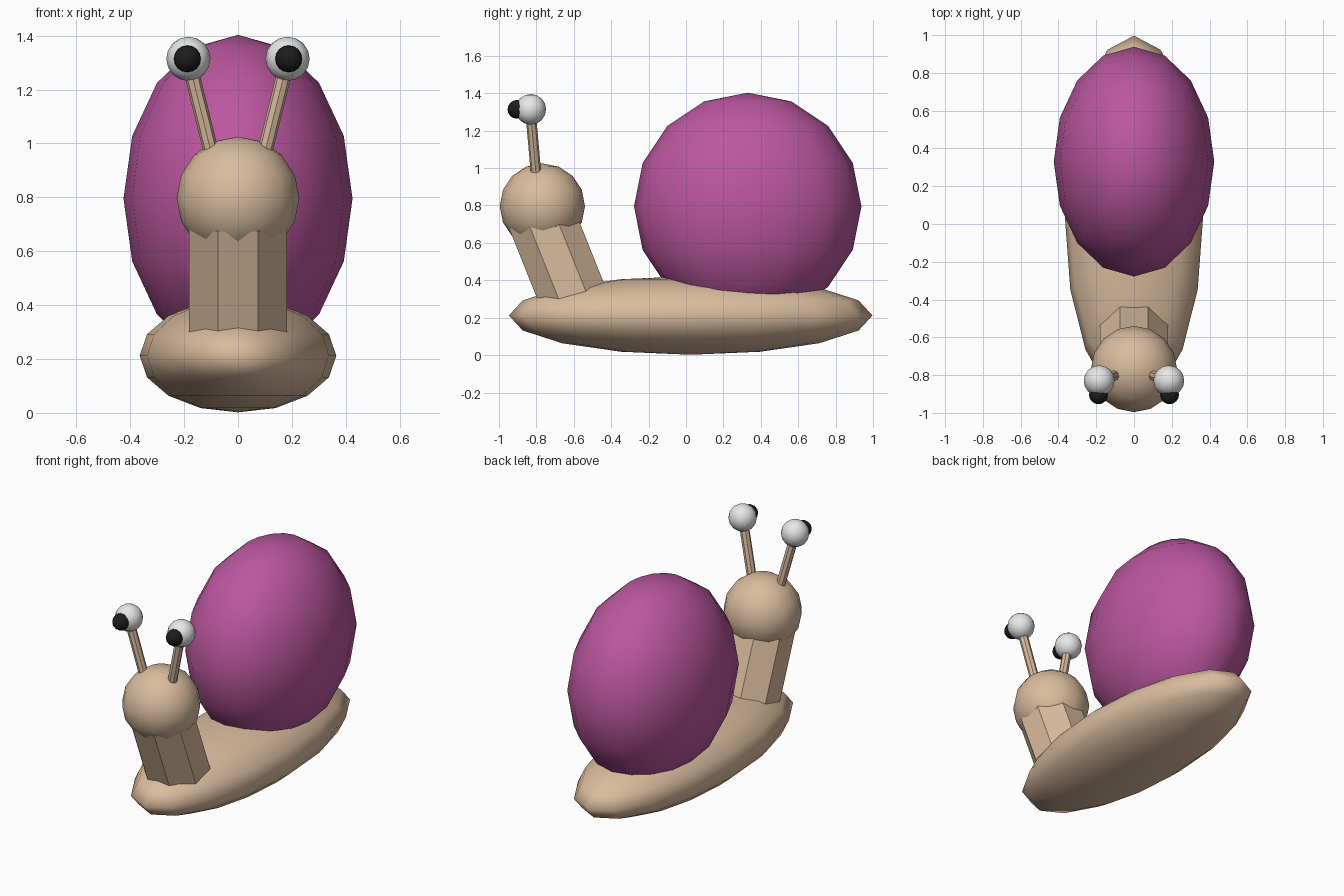
import bpy
from mathutils import Vector

cube = bpy.data.objects.get("Cube")
if cube:
    bpy.data.objects.remove(cube, do_unlink=True)


def material(name, rgb):
    mat = bpy.data.materials.new(name)
    mat.use_nodes = True
    color = (*rgb, 1.0)
    mat.diffuse_color = color
    mat.node_tree.nodes["Principled BSDF"].inputs["Base Color"].default_value = color
    return mat


def finish(name, mat, smooth):
    obj = bpy.context.object
    obj.name = name
    obj.data.materials.append(mat)
    if smooth:
        bpy.ops.object.shade_smooth()
    return obj


def ball(name, center, radii, mat, segments=16):
    """Smooth ellipsoid with a vertical pole."""
    bpy.ops.mesh.primitive_uv_sphere_add(
        segments=segments, ring_count=segments // 2, radius=1, location=center)
    bpy.context.object.scale = radii
    bpy.ops.object.transform_apply(location=False, rotation=False, scale=True)
    return finish(name, mat, True)


def rod(name, start, end, radius, mat, spin=0.0):
    """Flat-sided eight-sided rod between two points."""
    start, end = Vector(start), Vector(end)
    axis = end - start
    bpy.ops.mesh.primitive_cylinder_add(vertices=8, radius=radius, depth=axis.length)
    obj = bpy.context.object
    obj.rotation_euler.z = spin
    bpy.ops.object.transform_apply(location=False, rotation=True, scale=False)
    obj.rotation_euler = Vector((0, 0, 1)).rotation_difference(axis).to_euler()
    obj.location = (start + end) / 2
    return finish(name, mat, False)


skin = material("tan skin", (0.70, 0.50, 0.34))
purple = material("purple shell", (0.50, 0.095, 0.35))
white = material("eye white", (0.80, 0.80, 0.80))
black = material("pupil black", (0.012, 0.012, 0.012))

# Body, shell and head
ball("body", (0, 0.025, 0.212), (0.365, 0.972, 0.21), skin)
ball("shell", (0, 0.33, 0.795), (0.425, 0.608, 0.608), purple)
ball("head", (0, -0.768, 0.797), (0.228, 0.228, 0.228), skin)

# Neck leaning forward, with a flat side to the front
rod("neck", (0, -0.56, 0.2), (0, -0.776, 0.74), 0.196, skin, spin=0.3927)

# Eye stalks, eyes and pupils
for side, s in (("left", 1), ("right", -1)):
    rod(f"{side}_eye_stalk", (s * 0.095, -0.80, 0.95), (s * 0.184, -0.832, 1.31), 0.028, skin)
    ball(f"{side}_eye", (s * 0.184, -0.83, 1.314), (0.082, 0.082, 0.082), white)
    ball(f"{side}_pupil", (s * 0.188, -0.904, 1.314), (0.05, 0.05, 0.05), black)
